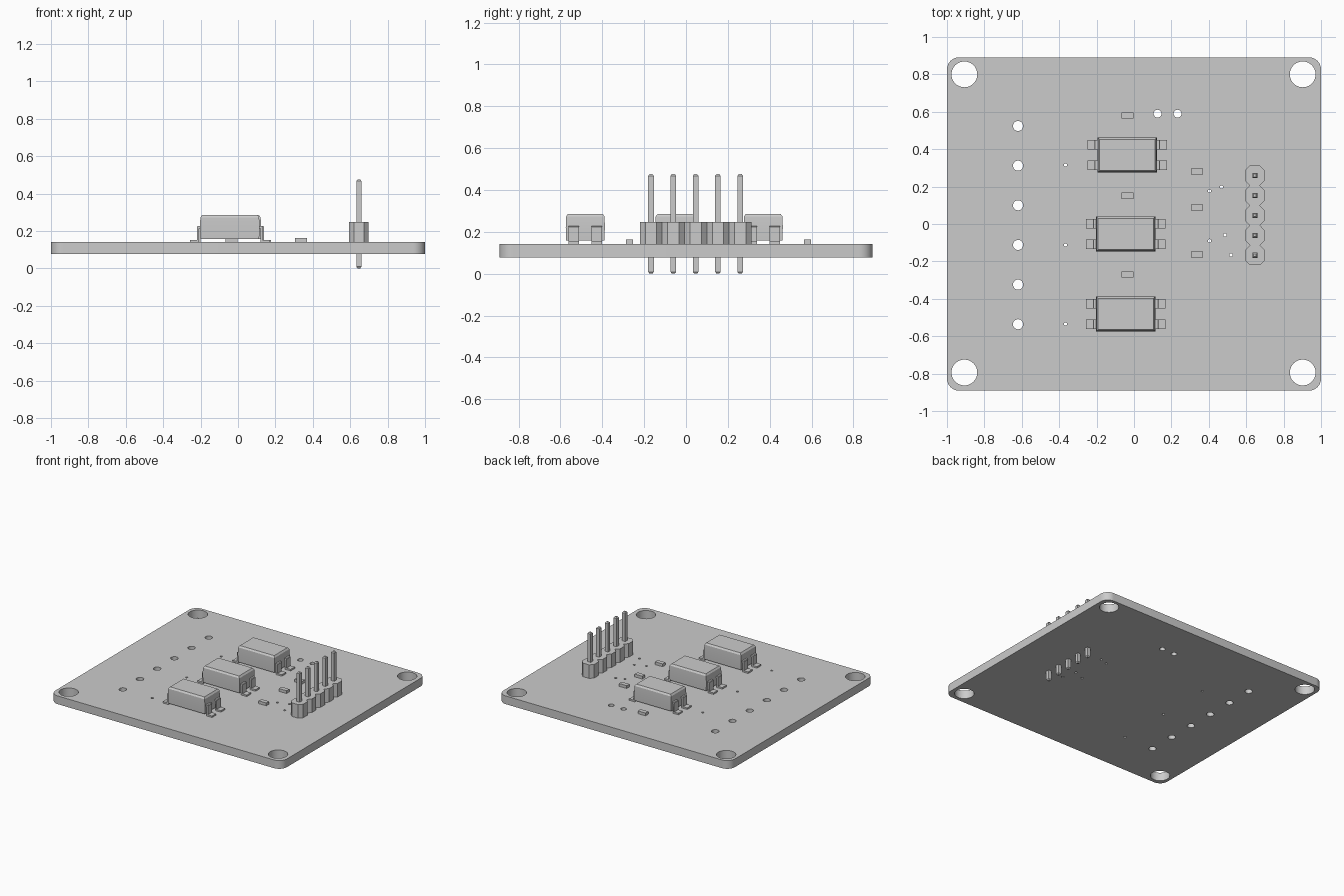
import bpy, bmesh, math

if "Cube" in bpy.data.objects:
    bpy.data.objects.remove(bpy.data.objects["Cube"])

grey = bpy.data.materials.new("plain grey")
grey.diffuse_color = (0.6, 0.6, 0.6, 1)
grey.use_nodes = True
grey.node_tree.nodes["Principled BSDF"].inputs["Base Color"].default_value = grey.diffuse_color

BOARD_BOTTOM, BOARD_TOP = 0.077, 0.141


def finish(bm, name, angle=30):
    """Turn a bmesh into a named grey object with sharp edges kept."""
    bmesh.ops.recalc_face_normals(bm, faces=bm.faces)
    mesh = bpy.data.meshes.new(name)
    bm.to_mesh(mesh)
    bm.free()
    mesh.materials.append(grey)
    obj = bpy.data.objects.new(name, mesh)
    bpy.context.collection.objects.link(obj)
    bpy.ops.object.select_all(action='DESELECT')
    obj.select_set(True)
    bpy.context.view_layer.objects.active = obj
    bpy.ops.object.shade_smooth_by_angle(angle=math.radians(angle))
    return obj


def plate(name, loops, z0, z1):
    """Extruded flat outline; the loops after the first are holes."""
    curve = bpy.data.curves.new(name + " outline", 'CURVE')
    curve.dimensions = '2D'
    curve.fill_mode = 'BOTH'
    curve.extrude = (z1 - z0) / 2
    for loop in loops:
        spline = curve.splines.new('POLY')
        spline.points.add(len(loop) - 1)
        for point, (x, y) in zip(spline.points, loop):
            point.co = (x, y, 0, 1)
        spline.use_cyclic_u = True
    temp = bpy.data.objects.new(name + " outline", curve)
    bpy.context.collection.objects.link(temp)
    bpy.context.view_layer.update()
    mesh = bpy.data.meshes.new_from_object(
        temp.evaluated_get(bpy.context.evaluated_depsgraph_get()))
    bpy.data.objects.remove(temp)
    bm = bmesh.new()
    bm.from_mesh(mesh)
    bpy.data.meshes.remove(mesh)
    bmesh.ops.remove_doubles(bm, verts=bm.verts, dist=1e-5)
    bmesh.ops.translate(bm, verts=bm.verts, vec=(0, 0, (z0 + z1) / 2))
    return finish(bm, name)


def tapered_block(bm, cx, cy, levels):
    """Stack of rectangles given as (half x, half y, z), skinned and capped."""
    rings = [[bm.verts.new((cx + sx * hx, cy + sy * hy, z))
              for sx, sy in ((-1, -1), (1, -1), (1, 1), (-1, 1))]
             for hx, hy, z in levels]
    for low, high in zip(rings, rings[1:]):
        for i in range(4):
            j = (i + 1) % 4
            bm.faces.new((low[i], low[j], high[j], high[i]))
    bm.faces.new(rings[0][::-1])
    bm.faces.new(rings[-1])


def block(name, cx, cy, levels):
    bm = bmesh.new()
    tapered_block(bm, cx, cy, levels)
    return finish(bm, name, 20)


def arc(cx, cy, r, start, end, n):
    return [(cx + r * math.cos(start + (end - start) * i / n),
             cy + r * math.sin(start + (end - start) * i / n)) for i in range(n + 1)]


def circle(cx, cy, r, n):
    return arc(cx, cy, r, 0, math.tau, n)[:-1]


# Board: rounded rectangle with mounting holes, wire holes and vias
outline = []
for k, (sx, sy) in enumerate(((1, 1), (-1, 1), (-1, -1), (1, -1))):
    a = k * math.pi / 2
    outline += arc(sx * 0.935, sy * 0.826, 0.065, a, a + math.pi / 2, 8)
holes = [circle(x, y, 0.069, 40) for x in (-0.907, 0.902) for y in (-0.794, 0.8)]
holes += [circle(-0.62, 0.524 - 0.212 * i, 0.027, 24) for i in range(6)]
holes += [circle(x, 0.59, 0.021, 24) for x in (0.126, 0.233)]
vias = [(-0.366, 0.316), (-0.366, -0.112), (-0.366, -0.535), (0.404, 0.176),
        (0.468, 0.198), (0.404, -0.09), (0.487, -0.059), (0.519, -0.166)]
holes += [circle(x, y, 0.009, 12) for x, y in vias]
plate("board", [outline] + holes, BOARD_BOTTOM, BOARD_TOP)

# Pin header: chain of chamfered squares, one per pin
HX, HY, PITCH = 0.646, 0.046, 0.1065
right = []
for i in range(-2, 3):
    y = HY + i * PITCH
    step = [(0.027, -PITCH / 2), (0.053, -0.027), (0.053, 0.027)]
    right += [(dx, y + dy) for dx, dy in step]
right.append((0.027, HY + 2.5 * PITCH))
header = [(HX + dx, y) for dx, y in right] + [(HX - dx, y) for dx, y in reversed(right)]
plate("header_base", [header], BOARD_TOP, 0.247)

# Header pins with tapered tips
for i in range(-2, 3):
    block(f"header_pin_{i + 3}", HX, HY + i * PITCH,
          [(0.007, 0.007, 0), (0.0135, 0.0135, 0.009),
           (0.0135, 0.0135, 0.467), (0.007, 0.007, 0.476)])

# Chips: chamfered body and four bent leads
lead_profile = [(0.155, 0.227), (0.172, 0.227), (0.176, 0.222), (0.176, 0.153),
                (0.2125, 0.153), (0.2125, BOARD_TOP), (0.164, BOARD_TOP),
                (0.164, 0.214), (0.155, 0.214)]
for n, (cx, cy) in enumerate(((-0.036, 0.369), (-0.044, -0.053), (-0.044, -0.481)), 1):
    block(f"chip_body_{n}", cx, cy,
          [(0.157, 0.091, 0.158), (0.16, 0.0935, 0.222),
           (0.157, 0.092, 0.273), (0.148, 0.083, 0.286)])
    bm = bmesh.new()
    for side in (-1, 1):
        for row in (-1, 1):
            face = bm.faces.new([bm.verts.new((cx + side * x, cy + row * 0.0545 - 0.0255, z))
                                 for x, z in lead_profile])
            new = bmesh.ops.extrude_face_region(bm, geom=[face])["geom"]
            bmesh.ops.translate(bm, vec=(0, 0.051, 0),
                                verts=[g for g in new if isinstance(g, bmesh.types.BMVert)])
    finish(bm, f"chip_leads_{n}", 20)

# Small surface parts
small = [(-0.035, 0.58), (-0.035, 0.152), (-0.035, -0.27),
         (0.337, 0.281), (0.337, 0.088), (0.337, -0.163)]
for n, (x, y) in enumerate(small, 1):
    block(f"resistor_{n}", x, y, [(0.033, 0.017, BOARD_TOP), (0.033, 0.017, 0.163)])
